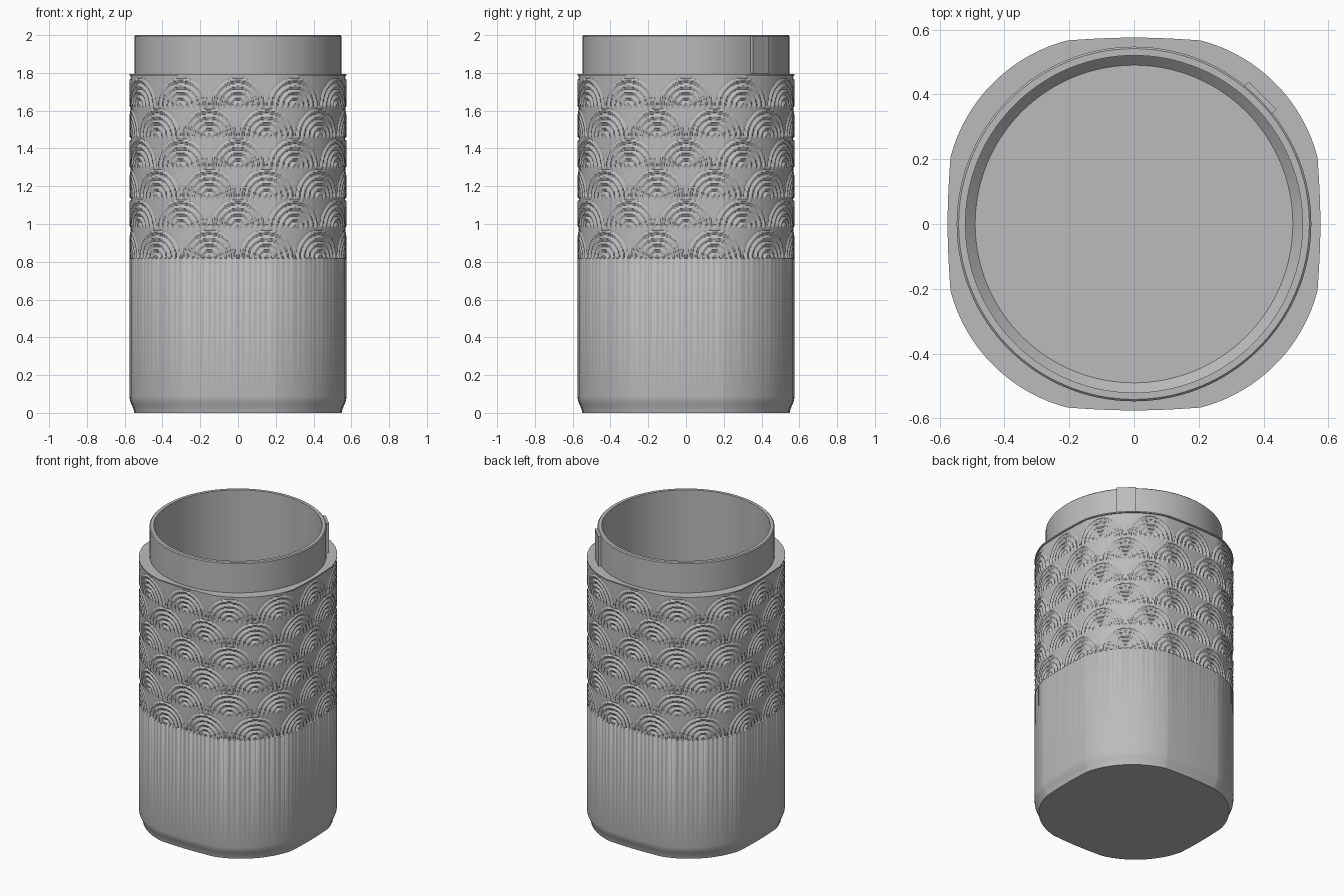
import bpy, bmesh
from math import sin, cos, pi, sqrt, hypot, atan2

cube = bpy.data.objects.get("Cube")
if cube:
    bpy.data.objects.remove(cube, do_unlink=True)

grey = bpy.data.materials.new("plain_grey")
grey.use_nodes = True
colour = (0.5, 0.5, 0.5, 1)
grey.diffuse_color = colour
grey.node_tree.nodes["Principled BSDF"].inputs["Base Color"].default_value = colour

HALF = 0.575                      # half width of the squarish body
NECK, BORE = 0.547, 0.52          # neck outside and inside radius
BAND_LOW, BAND_TOP, TOP = 0.82, 1.785, 1.795
FANS, ROWS = 12, 6                # fans around, rows of fans
STEPS, BAND_RINGS = 528, 132


def finish(bm, name, angle):
    bmesh.ops.recalc_face_normals(bm, faces=bm.faces)
    mesh = bpy.data.meshes.new(name)
    bm.to_mesh(mesh)
    bm.free()
    obj = bpy.data.objects.new(name, mesh)
    bpy.context.collection.objects.link(obj)
    mesh.materials.append(grey)
    bpy.ops.object.select_all(action='DESELECT')
    obj.select_set(True)
    bpy.context.view_layer.objects.active = obj
    bpy.ops.object.shade_smooth_by_angle(angle=angle)
    return obj


def loft(name, rings, steps, cap_first=False, cap_last=False, angle=0.6):
    """Join rings given as (height, radius function of angle)."""
    bm = bmesh.new()
    loops = []
    for z, radius in rings:
        loop = []
        for i in range(steps):
            a = 2 * pi * i / steps
            r = radius(a)
            loop.append(bm.verts.new((r * cos(a), r * sin(a), z)))
        loops.append(loop)
    for low, high in zip(loops, loops[1:]):
        for i in range(steps):
            j = (i + 1) % steps
            bm.faces.new((low[i], low[j], high[j], high[i]))
    if cap_first:
        bm.faces.new(loops[0])
    if cap_last:
        bm.faces.new(loops[-1])
    return finish(bm, name, angle)


def outline(a):
    """Rounded square: gently bowed sides with large round corners."""
    fold = abs((a + pi / 4) % (pi / 2) - pi / 4)
    c, corner = 0.08, 0.502
    along = c * (cos(fold) + sin(fold))
    round_part = along + sqrt(corner ** 2 - 2 * c * c + along ** 2)
    side_part = HALF / cos(fold) - 0.08 * sin(fold) ** 2
    return min(round_part, side_part)


def relief(a, z):
    """Depth of the staggered fan pattern below the body surface."""
    pitch = (BAND_TOP - BAND_LOW) / ROWS
    row = min(int((z - BAND_LOW) / pitch), ROWS - 1)
    up = z - BAND_LOW - row * pitch
    turn = a * FANS / (2 * pi) + (0.5 if row % 2 == 0 else 0)
    across = (turn - round(turn)) * 2 * pi * 0.6 / FANS
    r = hypot(across, up)
    size = 0.152
    if r > size:
        return 0.007              # plain ground between fans
    wave = 0.5 - 0.5 * cos(2 * pi * 5 * r / size)
    return 0.012 * (1 - wave)


def inset(d):
    return lambda a: outline(a) - d


def circle(r):
    return lambda a: r


def carved(z):
    return lambda a: outline(a) - relief(a, z)


# Body: rounded foot, smooth lower wall, carved band, flat shoulder
body = [(0, inset(0.026)), (0.02, inset(0.022)), (0.045, inset(0.011)),
        (0.065, inset(0.003)), (0.085, inset(0)), (BAND_LOW - 0.003, inset(0))]
for k in range(BAND_RINGS + 1):
    z = BAND_LOW + (BAND_TOP - BAND_LOW) * k / BAND_RINGS
    body.append((z, carved(z)))
body += [(BAND_TOP + 0.002, inset(0)), (TOP, inset(0)), (TOP, circle(NECK - 0.005))]
loft("body", body, STEPS, cap_first=True, angle=0.9)

# Neck and inner cup: thin round wall with a softened rim and a floor
cup = [(TOP - 0.01, NECK), (1.994, NECK), (2, NECK - 0.006), (2, BORE),
       (0.08, BORE), (0.05, BORE - 0.03)]
loft("neck_and_cup", [(z, circle(r)) for z, r in cup], 128, cap_last=True)

# Small flat tab on the back left of the neck
bm = bmesh.new()
bmesh.ops.create_cube(bm, size=1)
bmesh.ops.scale(bm, vec=(0.03, 0.12, 0.2), verts=bm.verts)
tab = finish(bm, "neck_tab", 0.5)
tab.location = (0.546 * cos(pi / 4), 0.546 * sin(pi / 4), 1.896)
tab.rotation_euler.z = pi / 4
